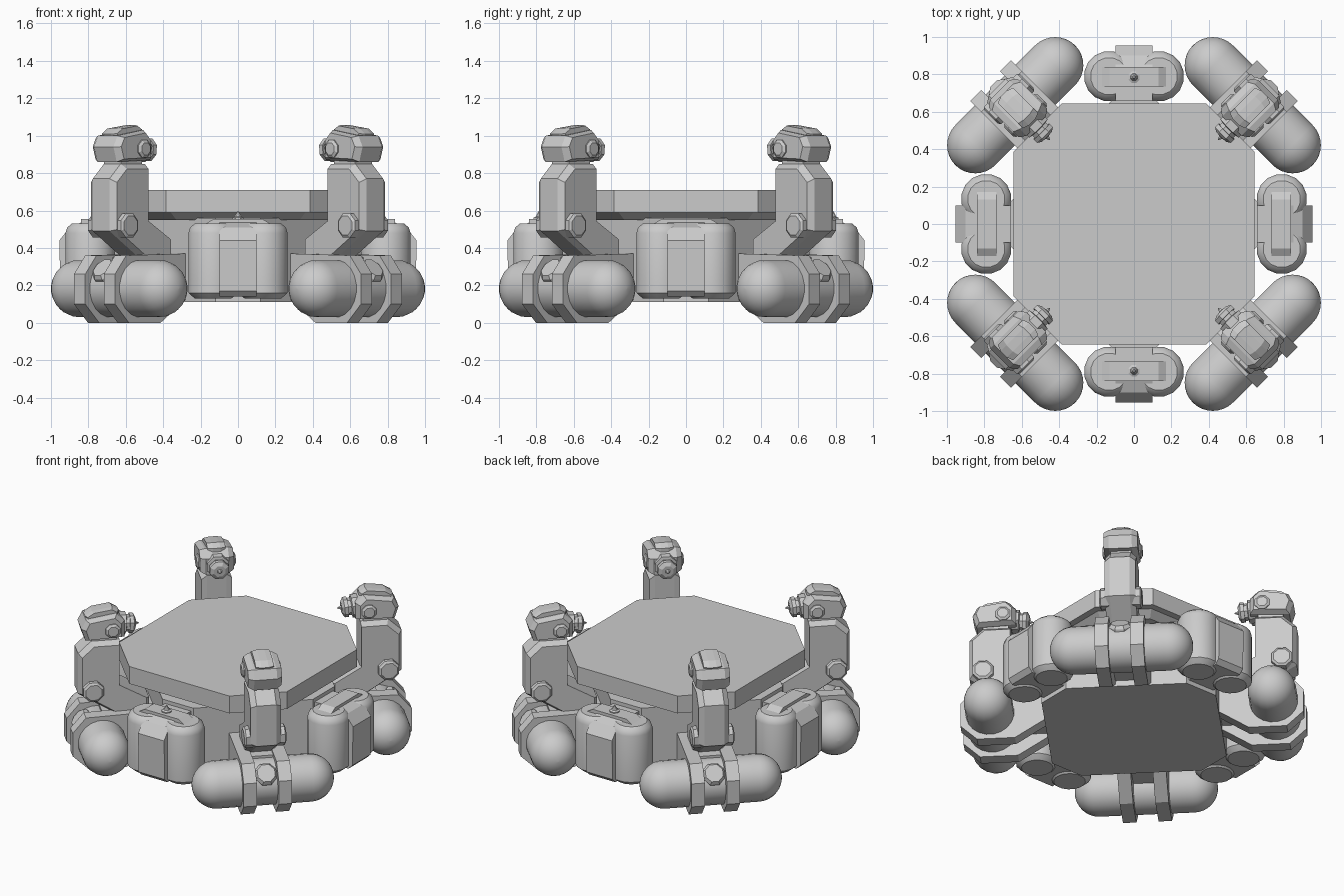
import bpy, bmesh
from math import pi, sin, cos, radians
from mathutils import Matrix, Vector

if "Cube" in bpy.data.objects:
    bpy.data.objects.remove(bpy.data.objects["Cube"])


def finish(name, bm, mat, smooth=False):
    bmesh.ops.remove_doubles(bm, verts=bm.verts, dist=1e-5)
    bmesh.ops.transform(bm, matrix=mat, verts=bm.verts)
    bmesh.ops.recalc_face_normals(bm, faces=bm.faces)
    me = bpy.data.meshes.new(name)
    bm.to_mesh(me)
    bm.free()
    ob = bpy.data.objects.new(name, me)
    bpy.context.collection.objects.link(ob)
    if smooth:
        bpy.ops.object.select_all(action='DESELECT')
        ob.select_set(True)
        bpy.context.view_layer.objects.active = ob
        bpy.ops.object.shade_smooth_by_angle(angle=radians(35))
    return ob


def loft(name, rings, mat, smooth=False):
    """Skin a list of equal-length point rings and cap both ends."""
    bm = bmesh.new()
    vs = [[bm.verts.new(p) for p in ring] for ring in rings]
    n = len(rings[0])
    for a, b in zip(vs, vs[1:]):
        for i in range(n):
            bm.faces.new((a[i], a[(i + 1) % n], b[(i + 1) % n], b[i]))
    bm.faces.new(vs[0][::-1])
    bm.faces.new(vs[-1])
    return finish(name, bm, mat, smooth)


def side_prism(name, prof, t0, t1, mat):
    """Profile in (outward, up), extruded sideways."""
    return loft(name, [[(r, t, z) for r, z in prof] for t in (t0, t1)], mat)


def chamfer_prism(name, prof, w, inset, mat):
    """Sideways prism whose side faces are shrunk to bevel the rim."""
    c = [sum(p[i] for p in prof) / len(prof) for i in (0, 1)]
    small = [[c[i] + (p[i] - c[i]) * (1 - inset) for i in (0, 1)] for p in prof]
    lay = [(small, -w), (prof, -w + .035), (prof, w - .035), (small, w)]
    return loft(name, [[(r, t, z) for r, z in pr] for pr, t in lay], mat)


def lathe(name, prof, sides, loc, axis, mat, smooth=False):
    """Profile in (radius, height) turned about an axis."""
    q = Vector(axis).to_track_quat('Z', 'Y').to_matrix().to_4x4()
    rings = [[(max(r, 1e-4) * cos(2 * pi * (k + .5) / sides),
               max(r, 1e-4) * sin(2 * pi * (k + .5) / sides), h)
              for k in range(sides)] for r, h in prof]
    return loft(name, rings, mat @ Matrix.Translation(loc) @ q, smooth)


def octagon(a, b, z):
    return [(a, -b, z), (a, b, z), (b, a, z), (-b, a, z),
            (-a, b, z), (-a, -b, z), (-b, -a, z), (b, -a, z)]


# Central deck and hull
I = Matrix.Identity(4)
loft("deck_plate", [octagon(.645, .385, z) for z in (.59, .71)], I)
loft("deck_underside", [octagon(.55, .33, .55), octagon(.60, .36, .59)], I)
loft("hull", [octagon(.66, .12, z) for z in (.11, .56)], I)

# Twin upright tanks on the four sides
tank = [(.10, .13), (.13, .155), (.135, .16), (.135, .48), (.125, .51), (.10, .53)]
for k, side in enumerate(("right", "back", "left", "front")):
    M = Matrix.Rotation(k * pi / 2, 4, 'Z')
    for s in (-1, 1):
        lathe(f"{side}_tank", tank, 16, (.79, s * .133, 0), (0, 0, 1), M, True)
    side_prism(f"{side}_tank_strap",
               [(.62, .14), (.92, .14), (.95, .17), (.955, .44), (.90, .51),
                (.84, .535), (.62, .535)], -.1, .1, M)
    # trapezoid handle on top
    loft(f"{side}_tank_handle",
         [[(r, -.18, .50), (r, .18, .50), (r, .18, .525), (r, .13, .555),
           (r, -.13, .555), (r, -.18, .525)] for r in (.735, .84)], M)
    if side in ("front", "back"):
        lathe(f"{side}_nozzle", [(.033, .55), (.033, .562), (.02, .568), (.006, .595)],
              8, (.785, 0, 0), (0, 0, 1), M)

# Corner assemblies: horizontal capsule, straps, arm and head
R = .153
arc = [i * pi / 16 for i in range(9)]
capsule = [(R * sin(a), -.3 - R * cos(a)) for a in arc]
capsule += [(r, -h) for r, h in reversed(capsule)]
strap = [(1.085, .10), (1.085, .26), (1.00, .36), (.54, .37), (.54, .13), (.74, 0), (.98, 0)]
arm = [(.77, .85), (.77, .54), (.58, .43), (.58, .34), (.80, .34), (1.035, .49),
       (1.035, .77), (.95, .85)]
head = [(.74, .87), (.99, .86), (1.015, .94), (.985, 1.00), (.79, 1.03), (.74, .98)]
crest = [(.77, .99), (.97, .97), (.985, 1.01), (.94, 1.04), (.81, 1.058), (.77, 1.035)]

for k, c in enumerate(("back_right", "back_left", "front_left", "front_right")):
    M = Matrix.Rotation(pi / 4 + k * pi / 2, 4, 'Z')
    lathe(f"{c}_capsule", capsule, 20, (.898, 0, .183), (0, 1, 0), M, True)
    for s in (-1, 1):
        side_prism(f"{c}_capsule_strap", strap, s * .07, s * .155, M)
        lathe(f"{c}_head_cheek", [(.05, 0), (.05, .02), (.035, .03)], 8,
              (.82, s * .095, .93), (0, s, 0), M)
    side_prism(f"{c}_saddle", [(.55, .15), (.88, .15), (.88, .35), (.55, .37)], -.08, .08, M)
    lathe(f"{c}_capsule_bolt", [(.075, -.08), (.075, .15), (.06, .17)], 8,
          (.898, 0, .183), (.75, 0, .66), M)
    chamfer_prism(f"{c}_arm", arm, .098, .10, M)
    lathe(f"{c}_elbow_pin", [(.055, -.135), (.07, -.125), (.07, .125), (.055, .135)],
          8, (.945, 0, .52), (0, 1, 0), M)
    # neck and head facing inward
    side_prism(f"{c}_neck", [(.79, .83), (.95, .83), (.95, .88), (.79, .88)], -.065, .065, M)
    chamfer_prism(f"{c}_head", head, .108, .18, M)
    chamfer_prism(f"{c}_head_crest", crest, .058, .12, M)
    lathe(f"{c}_head_barrel", [(.075, -.06), (.075, .02), (.055, .025), (.055, .045),
                               (.065, .045), (.065, .07), (.04, .085)],
          8, (.745, 0, .93), (-1, 0, -.08), M)
    # needle on the tip of the barrel
    lathe(f"{c}_head_needle", [(.018, 0), (.002, .03)], 6, (.665, 0, .924), (-1, 0, -.08), M)
